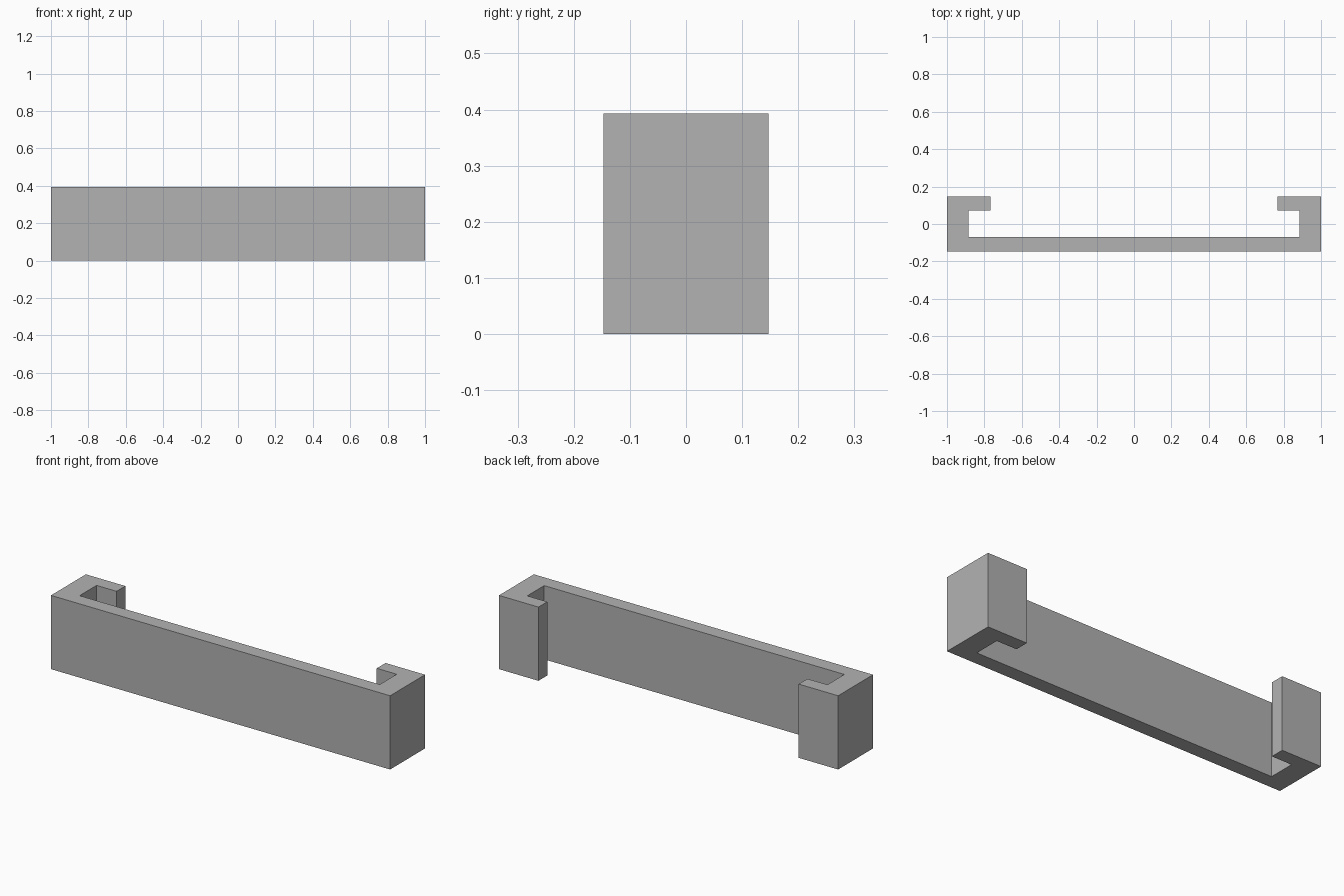
import bpy
import bmesh

cube = bpy.data.objects.get("Cube")
if cube:
    bpy.data.objects.remove(cube, do_unlink=True)

HEIGHT = 0.393

# Single grey material
grey = bpy.data.materials.new("plain_grey")
grey.use_nodes = True
colour = (0.448, 0.448, 0.448, 1)
grey.diffuse_color = colour
grey.node_tree.nodes["Principled BSDF"].inputs["Base Color"].default_value = colour

# Half of the plan outline: front plate, side wall and inward lip
half = [(1, -0.147), (1, 0.147), (0.767, 0.147),
        (0.767, 0.073), (0.885, 0.073), (0.885, -0.07)]
outline = half + [(-x, y) for x, y in reversed(half)]

# Clip bracket: the mirrored outline extruded upwards
bm = bmesh.new()
base = bm.faces.new([bm.verts.new((x, y, 0)) for x, y in outline])
top = bmesh.ops.extrude_face_region(bm, geom=[base], use_keep_orig=True)
top_verts = [v for v in top["geom"] if isinstance(v, bmesh.types.BMVert)]
bmesh.ops.translate(bm, verts=top_verts, vec=(0, 0, HEIGHT))
bmesh.ops.recalc_face_normals(bm, faces=bm.faces)

mesh = bpy.data.meshes.new("clip_bracket")
bm.to_mesh(mesh)
bm.free()
mesh.materials.append(grey)
bracket = bpy.data.objects.new("clip_bracket", mesh)
bpy.context.collection.objects.link(bracket)
